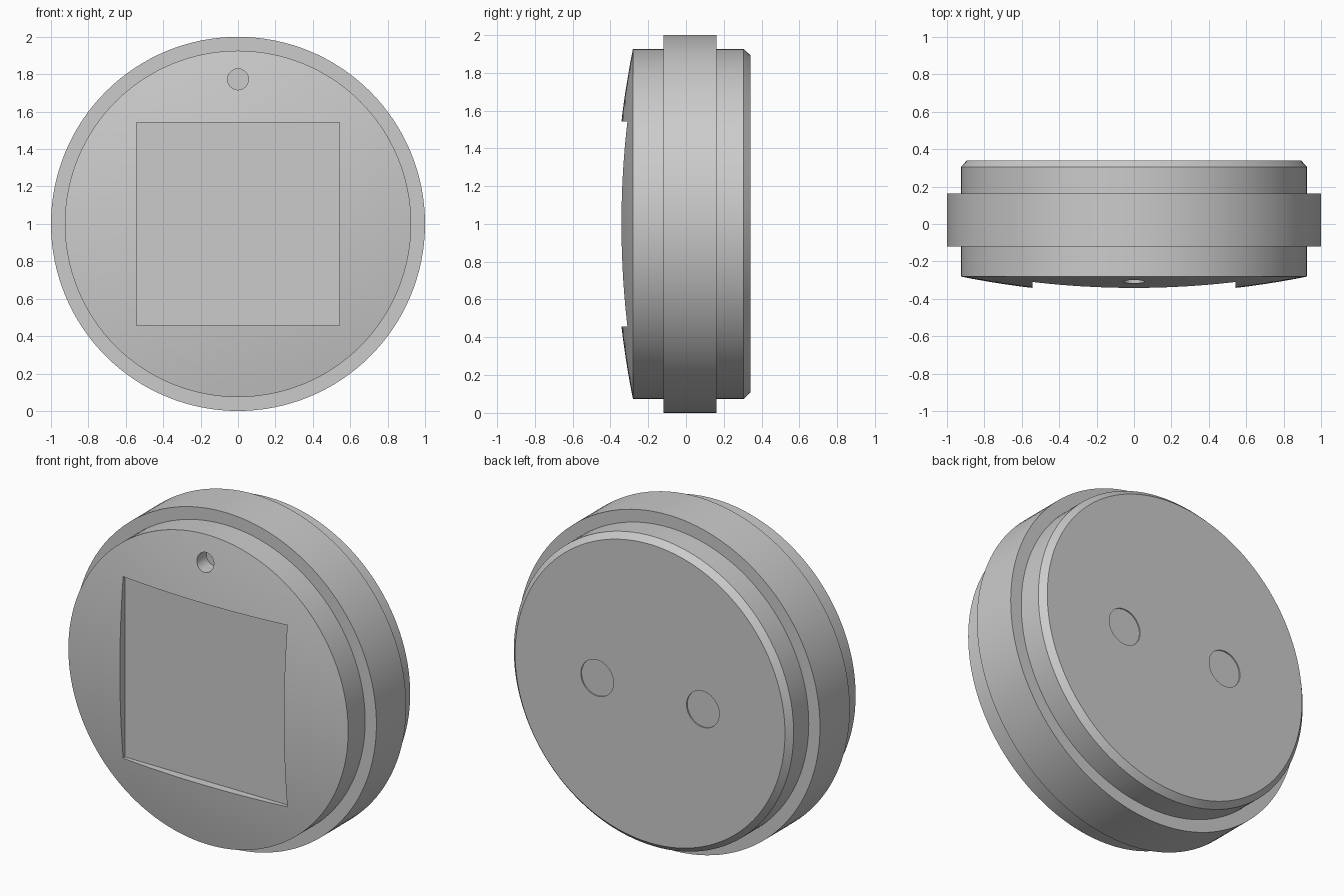
import bpy, bmesh
from math import pi, sqrt
from mathutils import Matrix, Vector

if "Cube" in bpy.data.objects:
    bpy.data.objects.remove(bpy.data.objects["Cube"])

AXIS = Vector((0, 0, 1))
SEGMENTS = 128


def link(name, bm):
    bmesh.ops.recalc_face_normals(bm, faces=bm.faces)
    mesh = bpy.data.meshes.new(name)
    bm.to_mesh(mesh)
    bm.free()
    obj = bpy.data.objects.new(name, mesh)
    bpy.context.collection.objects.link(obj)
    return obj


def lathe(name, profile):
    """Revolve (radius, y) points around the horizontal y axis."""
    bm = bmesh.new()
    verts = [bm.verts.new((r, y, 1)) for r, y in profile]
    edges = [bm.edges.new(pair) for pair in zip(verts, verts[1:])]
    bmesh.ops.spin(bm, geom=verts + edges, cent=AXIS, axis=(0, 1, 0),
                   angle=2 * pi, steps=SEGMENTS, use_duplicate=False)
    bmesh.ops.remove_doubles(bm, verts=bm.verts, dist=0.0005)
    return link(name, bm)


def disc_cutter(name, x, z, radius, y0, y1):
    bm = bmesh.new()
    place = Matrix.Translation((x, (y0 + y1) / 2, z)) @ Matrix.Rotation(pi / 2, 4, 'X')
    bmesh.ops.create_cone(bm, cap_ends=True, segments=48, radius1=radius,
                          radius2=radius, depth=y1 - y0, matrix=place)
    return link(name, bm)


def box_cutter(name, half, y0, y1):
    bm = bmesh.new()
    place = Matrix.Translation((0, (y0 + y1) / 2, 1)) @ Matrix.Diagonal((2 * half, y1 - y0, 2 * half, 1))
    bmesh.ops.create_cube(bm, size=1, matrix=place)
    return link(name, bm)


# Housing: domed front, raised middle band, chamfered flat back
R_BODY, Y_RIM, R_SPHERE = 0.926, -0.281, 4.7


def dome_y(r):
    return Y_RIM - sqrt(R_SPHERE**2 - r**2) + sqrt(R_SPHERE**2 - R_BODY**2)


dome = [(R_BODY * i / 12, dome_y(R_BODY * i / 12)) for i in range(13)]
housing = lathe("housing", dome + [
    (R_BODY, -0.12), (1, -0.12), (1, 0.162), (R_BODY, 0.162),
    (R_BODY, 0.305), (0.893, 0.34), (0, 0.34)])

# Square screen recess, small sensor hole, two shallow round contacts on the back
cutters = [box_cutter("screen_recess", 0.543, -0.6, -0.291),
           disc_cutter("sensor_hole", 0, 1.773, 0.056, -0.5, -0.22)]
cutters += [disc_cutter("back_contact", s * 0.35, 1, 0.108, 0.333, 0.5) for s in (-1, 1)]

bpy.context.view_layer.objects.active = housing
housing.select_set(True)
for cutter in cutters:
    cutter.hide_render = True
    mod = housing.modifiers.new(cutter.name, 'BOOLEAN')
    mod.operation = 'DIFFERENCE'
    mod.solver = 'EXACT'
    mod.object = cutter
    bpy.ops.object.modifier_apply(modifier=mod.name)
    bpy.data.objects.remove(cutter)

bpy.ops.object.shade_smooth_by_angle(angle=pi / 9)
